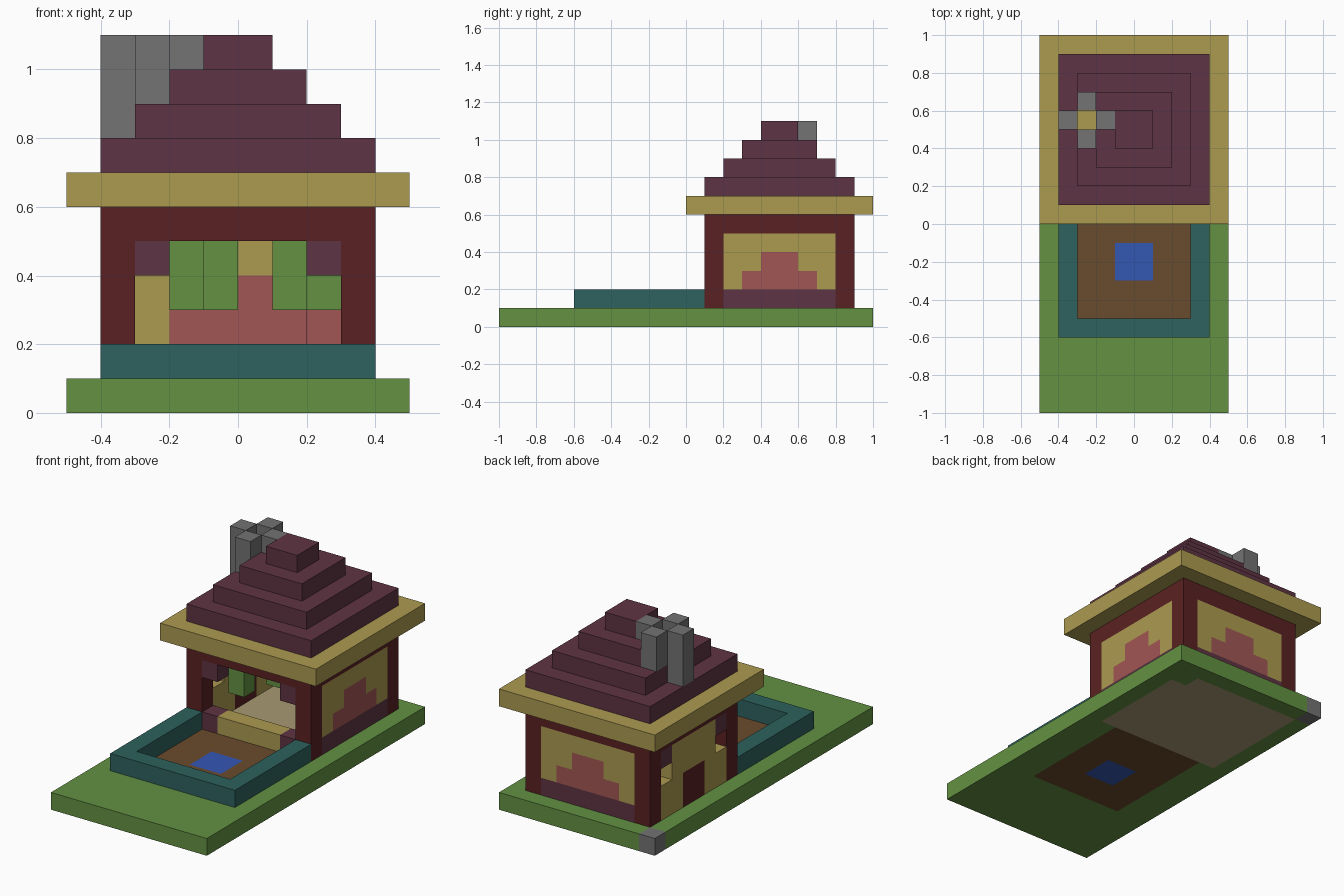
import bpy
import bmesh
from mathutils import Vector

UNIT = 0.1  # edge of one building block

if "Cube" in bpy.data.objects:
    bpy.data.objects.remove(bpy.data.objects["Cube"], do_unlink=True)


def linear(c):
    c /= 255
    return c / 12.92 if c <= 0.04045 else ((c + 0.055) / 1.055) ** 2.4


def material(name, rgb):
    mat = bpy.data.materials.new(name)
    colour = [linear(c) for c in rgb] + [1]
    mat.diffuse_color = colour
    mat.use_nodes = True
    mat.node_tree.nodes["Principled BSDF"].inputs["Base Color"].default_value = colour
    return mat


MATS = {name: material(name, rgb) for name, rgb in {
    "grass green": (99, 145, 66), "straw tan": (172, 154, 80),
    "pool teal": (45, 98, 94), "dark red": (90, 33, 34),
    "plum": (95, 52, 68), "rose": (161, 86, 84),
    "stone grey": (115, 115, 115), "earth brown": (106, 75, 45),
    "water blue": (52, 87, 180), "floor beige": (168, 155, 115)}.items()}

SIDES = [Vector(s) for s in ((1, 0, 0), (-1, 0, 0), (0, 1, 0), (0, -1, 0), (0, 0, 1), (0, 0, -1))]


def build(name, lo, hi, paint):
    """Block shape from lo to hi; paint is a colour, or a rule giving a colour per cell (None = hole)."""
    rule = paint if callable(paint) else (lambda x, y, z: paint)
    cells = {(x, y, z): rule(x + 0.5, y + 0.5, z + 0.5)
             for x in range(lo[0], hi[0]) for y in range(lo[1], hi[1]) for z in range(lo[2], hi[2])}
    used = sorted({c for c in cells.values() if c})
    bm = bmesh.new()
    for cell, colour in cells.items():
        if not colour:
            continue
        centre = Vector(cell) + Vector((0.5, 0.5, 0.5))
        for n in SIDES:
            if cells.get(tuple(int(a + b) for a, b in zip(cell, n))):
                continue
            u = Vector((n.y, n.z, n.x))
            v = n.cross(u)
            corners = [(centre + (n + u * a + v * b) / 2) * UNIT
                       for a, b in ((-1, -1), (1, -1), (1, 1), (-1, 1))]
            face = bm.faces.new([bm.verts.new(p) for p in corners])
            face.material_index = used.index(colour)
    bmesh.ops.remove_doubles(bm, verts=bm.verts[:], dist=UNIT / 100)
    # merge flat areas of the same colour
    bmesh.ops.dissolve_limit(bm, angle_limit=0.01, verts=bm.verts[:], edges=bm.edges[:],
                             delimit={'MATERIAL'})
    mesh = bpy.data.meshes.new(name)
    bm.to_mesh(mesh)
    bm.free()
    for colour in used:
        mesh.materials.append(MATS[colour])
    obj = bpy.data.objects.new(name, mesh)
    bpy.context.collection.objects.link(obj)
    return obj


# Ground slab with pool bed, water and house floor
def ground_paint(x, y, z):
    if x < -4 and y > 9:
        return "stone grey"
    if abs(x) < 1 and -3 < y < -1:
        return "water blue"
    if abs(x) < 3 and -5 < y < 2:
        return "earth brown"
    if abs(x) < 4 and 2 < y < 9 and not (x > 3 and y > 8):
        return "floor beige"
    return "grass green"


build("ground", (-5, -10, 0), (5, 10, 1), ground_paint)

# Pool rim, open towards the house
build("pool_rim", (-4, -6, 1), (4, 1, 2),
      lambda x, y, z: "pool teal" if abs(x) > 3 or y < -5 else None)

# Corner posts and the beam ring on top
for x, side in ((-4, "right"), (3, "left")):
    for y, end in ((1, "front"), (8, "back")):
        build(f"{end}_{side}_post", (x, y, 1), (x + 1, y + 1, 5), "dark red")
build("beam_ring", (-4, 1, 5), (4, 9, 6),
      lambda x, y, z: "dark red" if abs(x) > 3 or abs(y - 5) > 3 else None)


# Panelled walls with a stepped motif over a skirting
def panel_paint(along, z):
    if z < 2:
        return "plum"
    if abs(along) < 4 - int(z) and z < 4:
        return "rose"
    return "straw tan"


build("back_wall", (-3, 8, 1), (3, 9, 5),
      lambda x, y, z: panel_paint(x / 1.0 if z > 3 else x, z))
build("left_wall", (3, 2, 1), (4, 8, 5), lambda x, y, z: panel_paint(y - 5, z))


# Door wall with a small window on each side
def door_wall_paint(x, y, z):
    along = abs(y - 5)
    if along < 1 and z < 3:
        return "dark red"
    if along > 2 and z > 3:
        return None if z < 4 else "plum"
    return "straw tan"


build("right_wall", (-4, 2, 1), (-3, 8, 5), door_wall_paint)

# Open front: sill below, corner brackets above
build("front_sill", (-3, 1, 1), (3, 2, 2),
      lambda x, y, z: "plum" if abs(x) > 2 else "straw tan")
for x, side in ((-3, "right"), (2, "left")):
    build(f"front_{side}_bracket", (x, 1, 4), (x + 1, 2, 5), "plum")

# Hanging plants and a seat inside
for i, (x, y, z) in enumerate(((-2, 2, 3), (-1, 4, 3), (1, 4, 3), (2, 5, 3))):
    build(f"hanging_plant_{i + 1}", (x, y, z), (x + 1, y + 1, 5), "grass green")
build("seat", (2, 6, 1), (3, 7, 3), "rose")

# Eave and stepped roof, with the flue left open
build("eave", (-5, 0, 6), (5, 10, 7), "straw tan")


def roof_paint(x, y, z):
    reach = 11 - int(z)
    if max(abs(x), abs(y - 5)) > reach or (-3 < x < -2 and 5 < y < 6):
        return None
    return "plum"


build("stepped_roof", (-4, 1, 7), (4, 9, 11), roof_paint)

# Chimney of four shafts around the flue
for name, dx, dy, foot in (("outer", -1, 0, 8), ("inner", 1, 0, 10), ("front", 0, -1, 9), ("back", 0, 1, 9)):
    build(f"chimney_{name}_shaft", (-3 + dx, 5 + dy, foot), (-2 + dx, 6 + dy, 11), "stone grey")
